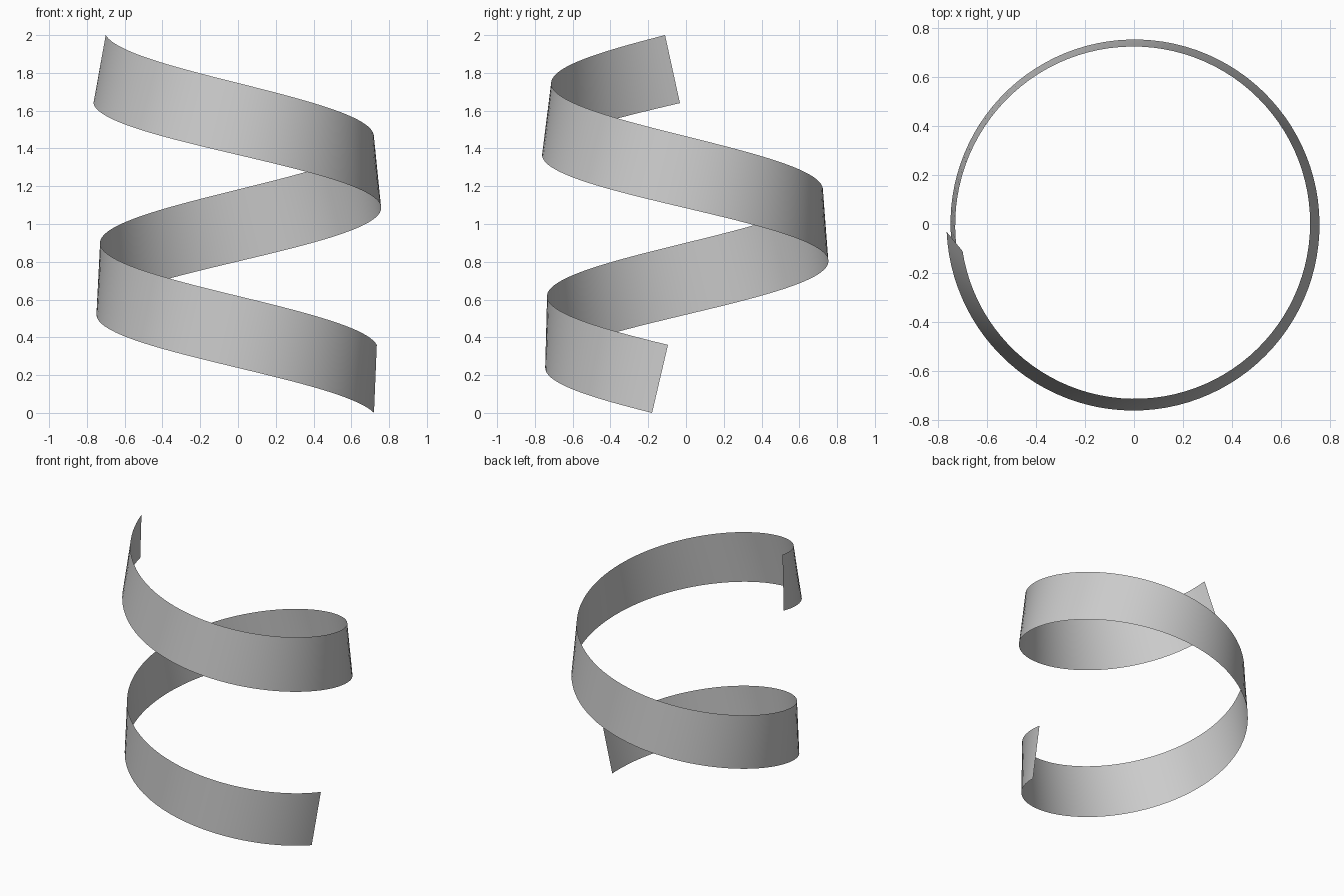
import bpy
import bmesh
from math import radians, cos, sin

if "Cube" in bpy.data.objects:
    bpy.data.objects.remove(bpy.data.objects["Cube"])

STEPS = 150            # segments along the spiral
SWEEP = 523.6          # degrees, clockwise seen from above
RISE = 1.64            # climb over the whole sweep


def edge_point(t, start_angle, r0, r1, z0):
    """Point on one helical edge of the band, t from 0 to 1."""
    a = radians(start_angle - SWEEP * t)
    r = r0 + (r1 - r0) * t
    return (r * cos(a), r * sin(a), z0 + RISE * t)


# Spiral band: thin ribbon between a lower and an upper helix, leaning inward as it climbs
bm = bmesh.new()
rungs = []
for i in range(STEPS + 1):
    t = i / STEPS
    low = bm.verts.new(edge_point(t, -14.0, 0.742, 0.766, 0.0))
    high = bm.verts.new(edge_point(t, -7.4, 0.741, 0.709, 0.36))
    rungs.append((low, high))
for (l0, h0), (l1, h1) in zip(rungs, rungs[1:]):
    bm.faces.new((l0, h0, h1, l1))

mesh = bpy.data.meshes.new("spiral_band")
bm.to_mesh(mesh)
bm.free()
band = bpy.data.objects.new("spiral_band", mesh)
bpy.context.collection.objects.link(band)

# Smooth shading along the ribbon
for p in mesh.polygons:
    p.use_smooth = True
